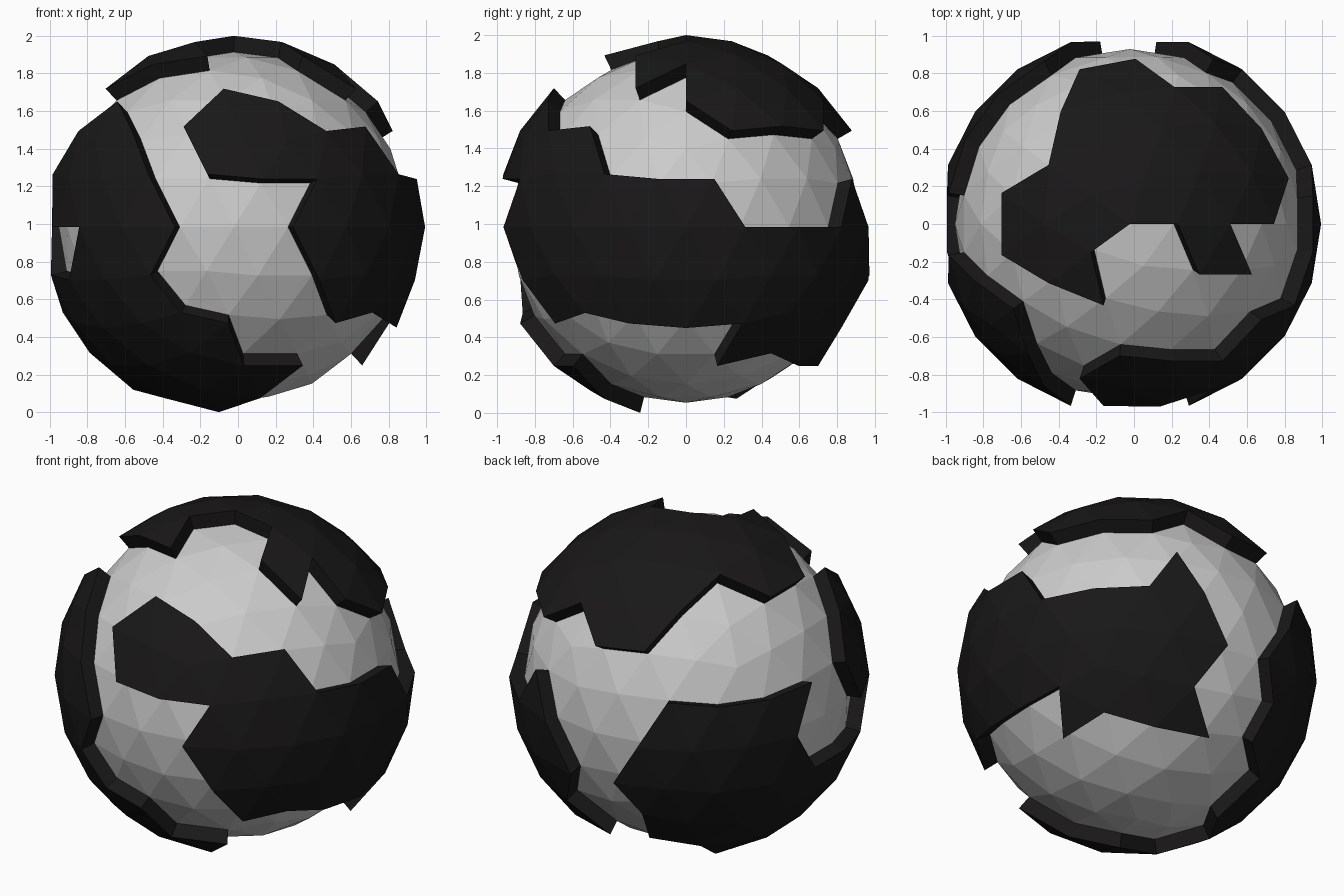
import bpy, bmesh
from math import atan2, cos, sin, radians, degrees, sqrt
from mathutils import Vector

if "Cube" in bpy.data.objects:
    bpy.data.objects.remove(bpy.data.objects["Cube"])

OUTER, INNER = 1.0163, 0.93

# Plate outlines as (azimuth in degrees, unit height) corners on the faceted ball
CAP = [(0, 1), (0, .962), (-36, .894), (-22.4, .724), (0, .851), (0, .675),
       (17.5, .506), (36, .526), (54.5, .506), (72, .675), (89.5, .506),
       (108, .526), (121.6, .724), (144, .851), (166.4, .724), (193.6, .724),
       (216, .851), (252, .894), (216, .962)]
RIGHT = [(-108, .526), (-94.4, .724), (-72, .675), (-54.5, .506), (-36, .526),
         (-26.3, .277), (-9.5, .232), (9.5, .232), (18, 0), (54, 0),
         (62.5, .232), (72, 0), (81.7, -.277), (72, -.526), (85.6, -.724),
         (58.4, -.724), (36, -.675), (13.6, -.724), (18.5, -.506), (0, -.526),
         (-18.5, -.506), (-36, -.447), (-53.5, -.506), (-62.3, -.277),
         (-72, 0), (-62.5, .232), (-81.5, .232), (-98.3, .277)]
LEFT = [(216, .675), (233.5, .506), (242.3, .277), (252, 0), (242.5, -.232),
        (252, -.447), (269.5, -.506), (274.4, -.724), (301.6, -.724),
        (288, -.894), (252, -.962), (216, -.894), (180, -.851), (144, -.894),
        (130.4, -.724), (108, -.675), (108, -.447), (98.3, -.277), (108, 0),
        (117.7, .277), (134.5, .232), (153.5, .232), (170.3, .277), (162, 0),
        (170.5, -.232), (189.5, -.232), (206.3, -.277), (216, 0), (198, 0),
        (189.7, .277), (198.5, .506)]


def inside(px, py, poly):
    hit = False
    for (x1, y1), (x2, y2) in zip(poly, poly[1:] + poly[:1]):
        if (y1 > py) != (y2 > py) and px < x1 + (py - y1) / (y2 - y1) * (x2 - x1):
            hit = not hit
    return hit


def in_cap(d):
    flat = [(sqrt(1 - z * z) * cos(radians(a)), sqrt(1 - z * z) * sin(radians(a)))
            for a, z in CAP]
    return d.z > 0.2 and inside(d.x, d.y, flat)


def in_belt(outline):
    def test(d):
        a = degrees(atan2(d.y, d.x))
        return any(inside(a + s, d.z, outline) for s in (0, 360))
    return test


def make_object(name, bm, mat=None):
    me = bpy.data.meshes.new(name)
    bm.to_mesh(me)
    bm.free()
    if mat:
        me.materials.append(mat)
    ob = bpy.data.objects.new(name, me)
    bpy.context.collection.objects.link(ob)
    return ob


def make_plate(name, test, mat):
    bm = bmesh.new()
    bmesh.ops.create_icosphere(bm, subdivisions=3, radius=INNER)
    drop = [f for f in bm.faces if not test(f.calc_center_median().normalized())]
    bmesh.ops.delete(bm, geom=drop, context='FACES')
    # raise the patch radially into a thick plate
    ext = bmesh.ops.extrude_face_region(bm, geom=bm.faces[:])
    for v in ext['geom']:
        if isinstance(v, bmesh.types.BMVert):
            v.co = v.co.normalized() * OUTER
    bmesh.ops.recalc_face_normals(bm, faces=bm.faces[:])
    return make_object(name, bm, mat)


dark = bpy.data.materials.new("dark_plate")
dark.diffuse_color = (0.01, 0.009, 0.009, 1)
dark.use_nodes = True
dark.node_tree.nodes["Principled BSDF"].inputs["Base Color"].default_value = dark.diffuse_color

# Inner ball
bm = bmesh.new()
bmesh.ops.create_icosphere(bm, subdivisions=3, radius=INNER)
parts = [make_object("inner_ball", bm)]

# Raised plates
parts += [make_plate("top_plate", in_cap, dark),
          make_plate("right_plate", in_belt(RIGHT), dark),
          make_plate("left_plate", in_belt(LEFT), dark)]

# Centre the model and stand it on the ground
pts = [v.co for ob in parts for v in ob.data.vertices]
xs, zs = [p.x for p in pts], [p.z for p in pts]
shift = Vector((-(min(xs) + max(xs)) / 2, 0, -min(zs)))
for ob in parts:
    for v in ob.data.vertices:
        v.co += shift
